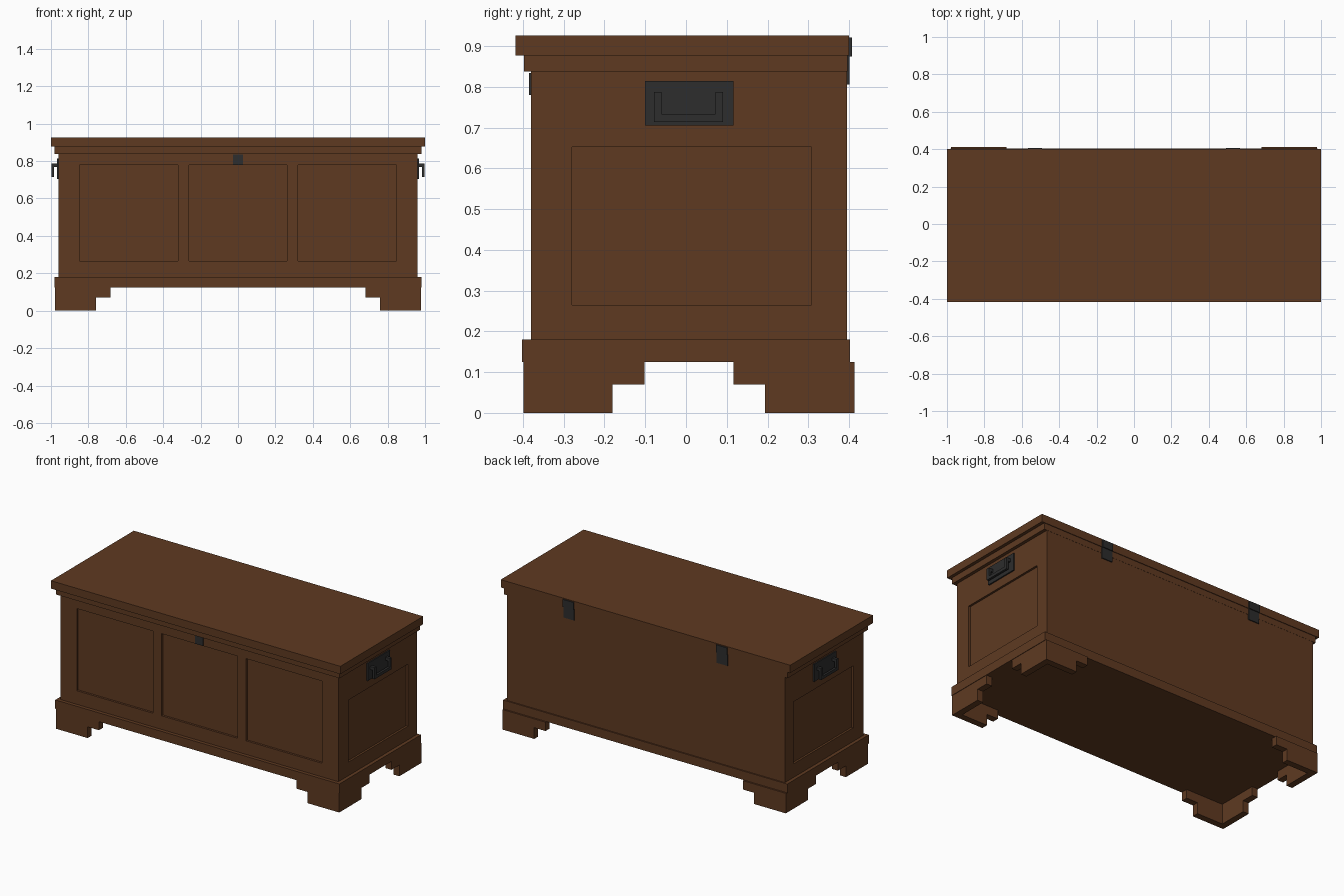
import bpy, bmesh
from mathutils import Vector

if "Cube" in bpy.data.objects:
    bpy.data.objects.remove(bpy.data.objects["Cube"], do_unlink=True)


def material(name, rgb):
    m = bpy.data.materials.new(name)
    m.use_nodes = True
    m.diffuse_color = (*rgb, 1)
    bsdf = m.node_tree.nodes["Principled BSDF"]
    bsdf.inputs["Base Color"].default_value = (*rgb, 1)
    bsdf.inputs["Roughness"].default_value = 0.7
    return m


WOOD = material("brown_wood", (0.114, 0.042, 0.0152))
IRON = material("black_iron", (0.026, 0.026, 0.026))


def finish(name, bm, mat):
    bmesh.ops.recalc_face_normals(bm, faces=bm.faces)
    me = bpy.data.meshes.new(name)
    bm.to_mesh(me)
    bm.free()
    me.materials.append(mat)
    ob = bpy.data.objects.new(name, me)
    bpy.context.collection.objects.link(ob)
    return ob


def boxes(name, mat, *specs):
    """One object from boxes given as (x0, x1, y0, y1, z0, z1)."""
    bm = bmesh.new()
    for s in specs:
        lo, hi = Vector(s[0::2]), Vector(s[1::2])
        verts = bmesh.ops.create_cube(bm, size=1)["verts"]
        for v in verts:
            v.co = (lo + hi) / 2 + v.co * (hi - lo)
    return finish(name, bm, mat)


# Body with sunken panels on the front and both sides
FRONT, BACK, SIDE, SINK = -0.38, 0.395, 0.96, 0.013
body = boxes("body", WOOD, (-SIDE, SIDE, FRONT, BACK, 0.125, 0.84))
cuts = [(cx - 0.263, cx + 0.263, FRONT - 0.1, FRONT + SINK, 0.265, 0.778)
        for cx in (-0.585, 0, 0.585)]
for s in (-1, 1):
    a, b = sorted((s * (SIDE - SINK), s * (SIDE + 0.1)))
    cuts.append((a, b, -0.28, 0.308, 0.265, 0.652))
cutter = boxes("panel_cutter", WOOD, *cuts)
cutter.hide_render = True
mod = body.modifiers.new("panels", "BOOLEAN")
mod.operation, mod.solver, mod.object = "DIFFERENCE", "EXACT", cutter
bpy.context.view_layer.objects.active = body
bpy.ops.object.modifier_apply(modifier=mod.name)
bpy.data.objects.remove(cutter, do_unlink=True)

# Base band, lid moulding and lid
boxes("base_band", WOOD, (-0.982, 0.982, -0.402, 0.403, 0.125, 0.18))
boxes("lid_moulding", WOOD, (-0.98, 0.98, -0.398, 0.396, 0.838, 0.878))
boxes("lid", WOOD, (-1, 1, -0.418, 0.40, 0.877, 0.926))


# Bracket feet: two stepped boards joined at a mitred corner
def foot(name, sx, sy, y_out, t=0.04):
    step = [(0, 0), (0.219, 0), (0.219, 0.07), (0.297, 0.07), (0.297, 0.125), (0, 0.125)]
    bm = bmesh.new()
    for along_x in (True, False):
        loops = []
        for depth in (0, t):
            loop = []
            for d, z in step:
                d = max(d, depth)
                u, v = (d, depth) if along_x else (depth, d)
                loop.append(bm.verts.new((sx * (0.979 - u), sy * (y_out - v), z)))
            loops.append(loop)
            bm.faces.new(loop)
        outer, inner = loops
        for i in range(5):
            bm.faces.new((outer[i], outer[i + 1], inner[i + 1], inner[i]))
    bmesh.ops.remove_doubles(bm, verts=bm.verts, dist=1e-5)
    finish(name, bm, WOOD)


for sx, side in ((-1, "right"), (1, "left")):
    foot(f"front_{side}_foot", sx, -1, 0.399)
    foot(f"back_{side}_foot", sx, 1, 0.413)

    # Side handle: plate, two posts and a hanging bail
    def out(a, b, *rest):
        return (*sorted((sx * a, sx * b)), *rest)

    boxes(f"{side}_handle_plate", IRON, out(0.955, 0.968, -0.101, 0.116, 0.705, 0.814))
    boxes(f"{side}_handle", IRON,
          *[out(0.96, 0.998, y, y + 0.018, 0.768, 0.787) for y in (-0.078, 0.073)],
          *[out(0.984, 0.998, y, y + 0.018, 0.733, 0.768) for y in (-0.078, 0.073)],
          out(0.984, 0.998, -0.078, 0.091, 0.714, 0.733))

    # Back hinge: one leaf on the lid, one on the body
    x0, x1 = sorted((sx * 0.493, sx * 0.567))
    boxes(f"{side}_hinge", IRON, (x0, x1, 0.39, 0.407, 0.874, 0.921),
          (x0, x1, 0.39, 0.401, 0.806, 0.874))

# Lock plate on the front
boxes("lock_plate", IRON, (-0.026, 0.026, -0.385, -0.377, 0.78, 0.834))
